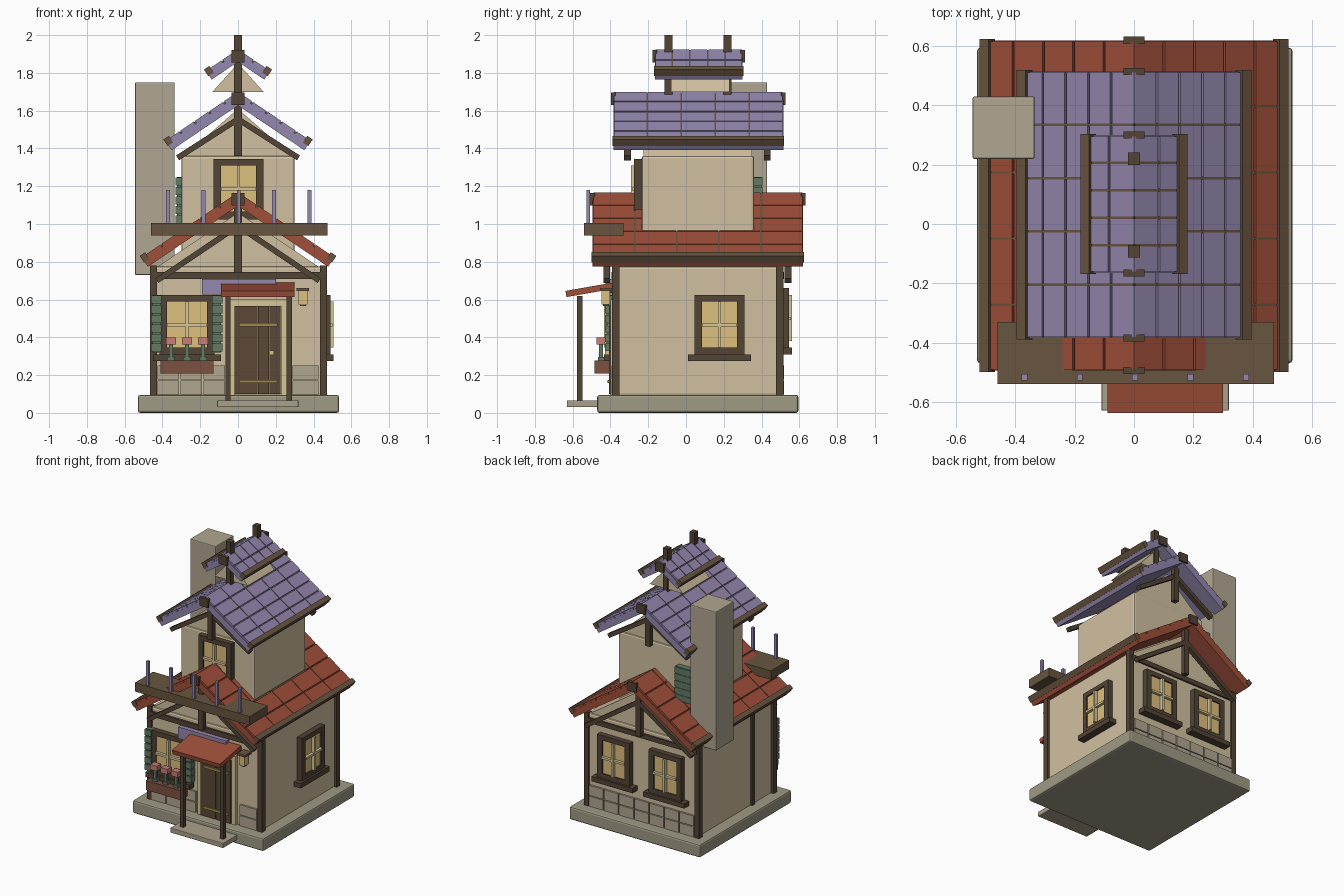
import bpy, bmesh
from math import radians, cos, sin, atan2, hypot
from mathutils import Matrix, Vector

if "Cube" in bpy.data.objects:
    bpy.data.objects.remove(bpy.data.objects["Cube"])

def mat(name, r, g, b):
    m = bpy.data.materials.new(name)
    m.diffuse_color = [(c / 255) ** 2.2 for c in (r, g, b)] + [1]
    m.use_nodes = True
    m.node_tree.nodes["Principled BSDF"].inputs["Base Color"].default_value = m.diffuse_color
    return m

TAN = mat("plaster", 208, 191, 158)
STONE = mat("stone", 158, 153, 132)
BRICK = mat("chimney_stone", 176, 166, 144)
STEP = mat("step_stone", 170, 160, 138)
DARK = mat("dark_timber", 84, 70, 56)
WOOD = mat("timber", 104, 86, 66)
DOOR = mat("door_wood", 92, 74, 58)
RED = mat("red_tile", 158, 80, 60)
PURPLE = mat("purple_tile", 146, 134, 172)
GLASS = mat("warm_glass", 220, 190, 125)
BAR = mat("pale_wood", 214, 198, 150)
GREEN = mat("green_paint", 98, 122, 100)
PINK = mat("blossom", 200, 125, 115)
PLANTER = mat("planter", 125, 82, 66)
BRASS = mat("brass", 160, 135, 80)
I = Matrix.Identity(4)

def finish(name, m, bm, bevel=0):
    if bevel:
        bmesh.ops.bevel(bm, geom=bm.edges[:], offset=bevel, segments=2, affect='EDGES', profile=0.5)
    bmesh.ops.recalc_face_normals(bm, faces=bm.faces[:])
    me = bpy.data.meshes.new(name)
    bm.to_mesh(me)
    bm.free()
    me.materials.append(m)
    ob = bpy.data.objects.new(name, me)
    bpy.context.collection.objects.link(ob)
    return ob

def part(name, m, boxes, M=I, bevel=0):
    """One object from boxes given as (x0, x1, y0, y1, z0, z1)."""
    bm = bmesh.new()
    for x0, x1, y0, y1, z0, z1 in boxes:
        T = Matrix.Translation(((x0 + x1) / 2, (y0 + y1) / 2, (z0 + z1) / 2))
        S = Matrix.Diagonal((abs(x1 - x0), abs(y1 - y0), abs(z1 - z0), 1))
        bmesh.ops.create_cube(bm, size=1, matrix=M @ T @ S)
    return finish(name, m, bm, bevel)

def prism(name, m, hw, y0, y1, zb, zt):
    bm = bmesh.new()
    f = bm.faces.new([bm.verts.new(p) for p in ((-hw, y0, zb), (hw, y0, zb), (0, y0, zt))])
    r = bmesh.ops.extrude_face_region(bm, geom=[f])
    bmesh.ops.translate(bm, vec=(0, y1 - y0, 0), verts=[v for v in r["geom"] if isinstance(v, bmesh.types.BMVert)])
    bm.faces.ensure_lookup_table()
    return finish(name, m, bm)

def beam(name, a, b, y, w, d):
    """Timber from a to b in the xz plane."""
    dx, dz = b[0] - a[0], b[1] - a[1]
    M = Matrix.Translation((a[0], y, a[1])) @ Matrix.Rotation(-atan2(dz, dx), 4, 'Y')
    part(name, DARK, [(0, hypot(dx, dz), -d / 2, d / 2, -w / 2, w / 2)], M)

A = radians(34)

def roof(name, m, zt, hw, y0, y1, cols, rows, t=0.06):
    L = hw / cos(A)
    for s in (-1, 1):
        side = "left" if s < 0 else "right"
        M = Matrix.Translation((0, 0, zt)) @ Matrix.Rotation(s * A, 4, 'Y')
        part(f"{name}_slab_{side}", m, [(0, s * L, y0, y1, -t, -0.014)], M)
        g, cw, rw = 0.004, (y1 - y0) / cols, L / rows
        part(f"{name}_tiles_{side}", m,
             [(s * (r * rw + (g if r else 0)), s * ((r + 1) * rw - g), y0 + c * cw + g, y0 + (c + 1) * cw - g, -0.016, 0)
              for r in range(rows) for c in range(cols)], M)
        # battens in the tile joints and the rail along the eave
        part(f"{name}_battens_{side}", WOOD,
             [(0, s * L, y0 + c * cw - 0.005, y0 + c * cw + 0.005, -0.016, -0.004) for c in range(1, cols)], M)
        part(f"{name}_eave_rail_{side}", WOOD, [(s * (L - 0.03), s * (L + 0.005), y0 - 0.004, y1 + 0.004, -0.03, 0.012)], M)
    part(f"{name}_ridge_ends", DARK,
         [(-0.035, 0.035, y - 0.012, y + 0.012, zt - 0.07, zt - 0.005) for y in (y0, y1)])

def truss(name, y, hw, zl, zm, zb, zt):
    for s in (-1, 1):
        beam(f"{name}_brace", (s * hw, zl), (0, zm), y, 0.03, 0.035)
    part(f"{name}_king_post", DARK, [(-0.02, 0.02, y - 0.018, y + 0.018, zb, zt)])

def window(name, x, y, z, deg, sill=True, w=0.265, h=0.32):
    """Window centred at x, y, z; local -y points outwards."""
    M = Matrix.Translation((x, y, z)) @ Matrix.Rotation(radians(deg), 4, 'Z')
    a, b, f = w / 2, h / 2, 0.04
    part(name + "_frame", DARK, [(-a, -a + f, -0.04, 0.02, -b, b), (a - f, a, -0.04, 0.02, -b, b),
                                 (-a, a, -0.04, 0.02, b - 0.035, b), (-a, a, -0.04, 0.02, -b, -b + f)], M)
    part(name + "_glass", GLASS, [(-a + f, a - f, -0.03, 0.02, -b + f, b - 0.035)], M)
    part(name + "_bars", BAR, [(-0.008, 0.008, -0.055, -0.02, -b + f, b - 0.035),
                               (-a + f, a - f, -0.05, -0.02, -0.008, 0.008)], M)
    if sill:
        part(name + "_sill", DARK, [(-a - 0.035, a + 0.035, -0.055, 0.02, -b - 0.03, -b + 0.005)], M)

# Base and step
part("foundation", STONE, [(-0.53, 0.535, -0.47, 0.595, 0, 0.095)], bevel=0.012)
part("front_step", STEP, [(-0.11, 0.32, -0.63, -0.42, 0.03, 0.066)], bevel=0.004)

# Ground floor walls, gable and timbers
part("lower_walls", TAN, [(-0.445, 0.45, -0.38, 0.505, 0.09, 0.775)], bevel=0.012)
prism("lower_gable", TAN, 0.44, -0.37, 0.495, 0.765, 1.06)
part("corner_posts", DARK, [(x, x + 0.037, y, y + 0.04, 0.09, 0.78) for x in (-0.467, 0.433) for y in (-0.392, 0.476)])
part("left_wall_post", DARK, [(-0.458, -0.43, -0.15, -0.115, 0.09, 0.78)])
part("wall_plates", DARK, [(-0.45, 0.45, -0.395, -0.37, 0.71, 0.745), (-0.45, 0.45, 0.49, 0.518, 0.71, 0.745)])
for y in (-0.42, 0.54):
    truss("lower_truss", y, 0.43, 0.70, 0.99, 0.74, 1.09)

# Stone course on front and back
def stones(name, x0, x1, n, y):
    w = (x1 - x0) / n
    part(name, BRICK, [(x0 + i * w + 0.004, x0 + (i + 1) * w - 0.004, y - 0.012, y + 0.012, z + 0.003, z + 0.077)
                       for i in range(n) for z in (0.095, 0.175)])
stones("front_stones_left", -0.43, -0.065, 3, -0.382)
stones("front_stones_right", 0.285, 0.43, 1, -0.382)
stones("back_stones", -0.43, 0.43, 7, 0.507)

# Upper storey and cupola
part("upper_walls", TAN, [(-0.3, 0.3, -0.235, 0.36, 0.85, 1.36)], bevel=0.012)
prism("upper_gable", TAN, 0.295, -0.225, 0.35, 1.35, 1.61)
for y in (-0.31, 0.43):
    truss("upper_truss", y, 0.32, 1.35, 1.555, 1.36, 1.63)
prism("cupola_body", TAN, 0.135, -0.08, 0.23, 1.70, 1.85)
part("finial_posts", DARK, [(-0.02, 0.02, y - 0.021, y + 0.021, 1.68, 2.0) for y in (-0.092, 0.22)])

# Roofs
roof("lower_roof", RED, 1.168, 0.51, -0.495, 0.62, 5, 5)
roof("upper_roof", PURPLE, 1.70, 0.385, -0.385, 0.515, 5, 5)
roof("cupola_roof", PURPLE, 1.925, 0.17, -0.165, 0.30, 5, 2, 0.055)

# Chimney
part("chimney", BRICK, [(-0.545, -0.335, 0.22, 0.43, 0.73, 1.75)], bevel=0.006)

# Windows
window("front_window", -0.27, -0.38, 0.465, 0, w=0.29)
window("right_window", 0.45, 0.177, 0.465, 90)
for x in (-0.21, 0.21):
    window("back_window", x, 0.505, 0.5, 180)
window("upper_window", 0.002, -0.235, 1.185, 0, False)

# Louvred shutters
def shutter(name, x0, x1, y0, y1, z0, z1, n):
    h = (z1 - z0) / n
    part(name, GREEN, [(x0 + 0.008, x1 - 0.008, y0 + 0.008, y1 - 0.004, z0, z1)] +
         [(x0, x1, y0, y1, z0 + i * h + 0.004, z0 + (i + 1) * h - 0.004) for i in range(n)])
shutter("shutter_left", -0.46, -0.405, -0.43, -0.375, 0.32, 0.625, 6)
shutter("shutter_right", -0.137, -0.082, -0.43, -0.375, 0.32, 0.625, 6)
shutter("back_louvre", -0.33, -0.19, 0.35, 0.405, 1.0, 1.25, 5)

# Flower box
part("flower_box", PLANTER, [(-0.41, -0.13, -0.485, -0.40, 0.208, 0.278)])
xs = (-0.355, -0.27, -0.185)
part("flower_stems", GREEN, [(x - 0.01, x + 0.01, -0.46, -0.44, 0.27, 0.365) for x in xs] +
     [(x - 0.02, x + 0.02, -0.465, -0.435, 0.278, 0.295) for x in xs])
part("blossoms", PINK, [(x - 0.027, x + 0.027, -0.475, -0.428, 0.362, 0.4) for x in xs])

# Door
part("door_frame", BAR, [(-0.05, -0.018, -0.4, -0.37, 0.095, 0.6), (0.228, 0.26, -0.4, -0.37, 0.095, 0.6),
                         (-0.05, 0.26, -0.4, -0.37, 0.565, 0.6)])
part("door", DOOR, [(-0.018 + i * 0.0615, 0.0415 + i * 0.0615, -0.408, -0.37, 0.1, 0.565) for i in range(4)])
part("door_straps", BRASS, [(0.005, 0.21, -0.416, -0.4, z, z + 0.018) for z in (0.157, 0.457)])
part("door_knob", GLASS, [(0.168, 0.19, -0.43, -0.4, 0.307, 0.33)])

# Porch
part("porch_posts", DARK, [(x, x + 0.028, -0.578, -0.548, 0.06, 0.62) for x in (-0.067, 0.257)])
M = Matrix.Translation((0, -0.635, 0.628)) @ Matrix.Rotation(radians(10), 4, 'X')
part("porch_roof", RED, [(-0.09, 0.3, 0, 0.25, -0.015, 0.018)], M)
part("porch_beam", DARK, [(-0.08, 0.29, -0.42, -0.375, 0.635, 0.665)])
part("sign_board", PURPLE, [(-0.19, 0.2, -0.425, -0.39, 0.628, 0.708)])

# Lantern
part("lantern_glass", GLASS, [(0.32, 0.367, -0.447, -0.403, 0.575, 0.645)])
part("lantern_cap", WOOD, [(0.311, 0.376, -0.455, -0.38, 0.645, 0.66), (0.328, 0.359, -0.44, -0.41, 0.565, 0.577)])

# Balcony
part("balcony", WOOD, [(-0.46, 0.473, -0.54, -0.33, 0.94, 1.005)])
part("balcony_posts", PURPLE, [(x - 0.01, x + 0.01, -0.528, -0.507, 1.0, 1.18) for x in (-0.37, -0.183, 0.004, 0.191, 0.378)])
